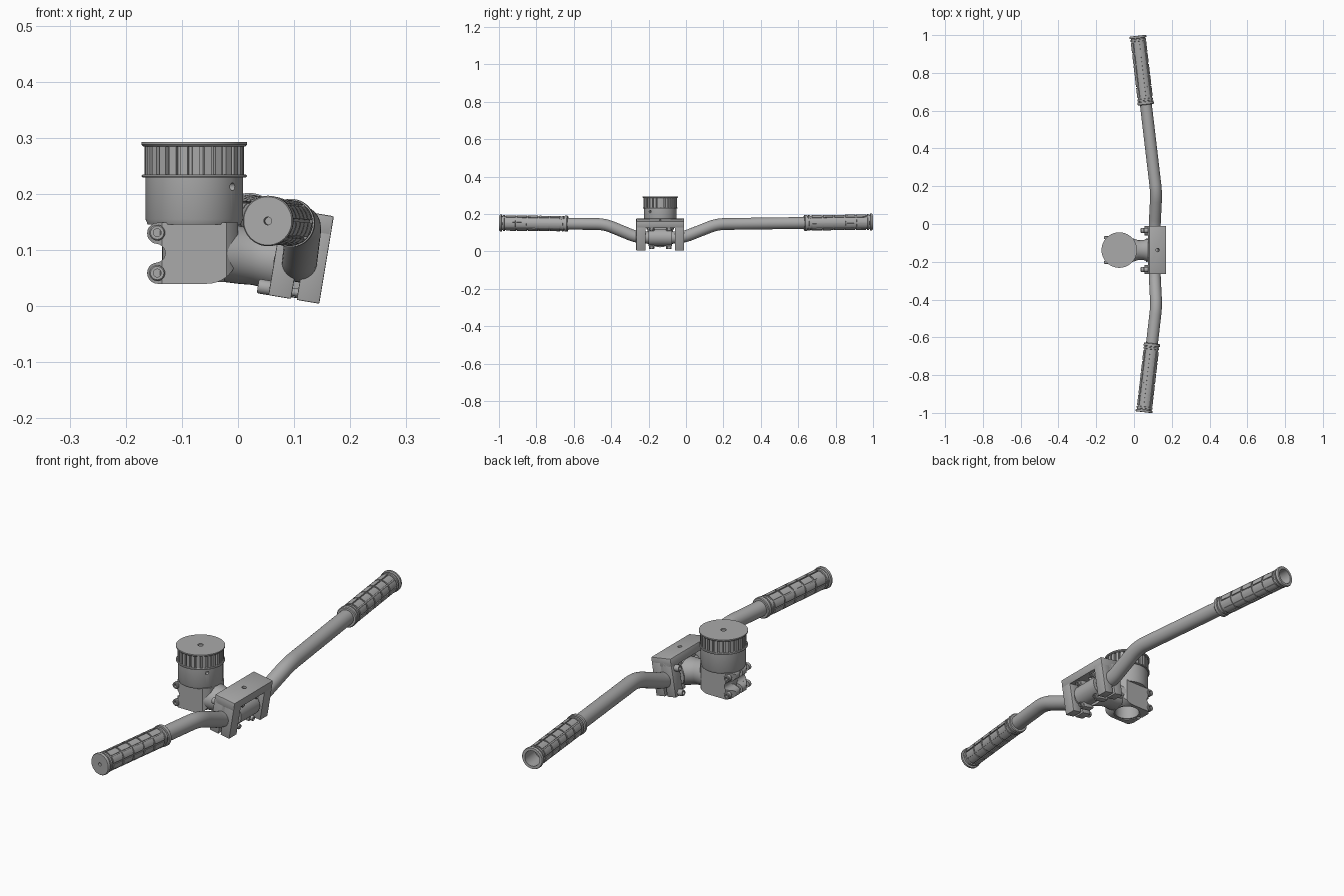
import bpy, bmesh, math
from mathutils import Vector, Matrix

cube = bpy.data.objects.get("Cube")
if cube:
    bpy.data.objects.remove(cube, do_unlink=True)

metal = bpy.data.materials.new("plain_grey")
metal.use_nodes = True
GREY = (0.4, 0.4, 0.4, 1)
metal.diffuse_color = GREY
next(n for n in metal.node_tree.nodes if n.type == 'BSDF_PRINCIPLED').inputs["Base Color"].default_value = GREY

MID = -0.138              # stem centre plane
STEER = -0.078            # steerer axis
TILT = Matrix.Translation((0.1125, MID, 0.09)) @ Matrix.Rotation(math.radians(9.5), 4, 'Y')


def finish(name, bm, matrix=Matrix(), smooth=True):
    bmesh.ops.remove_doubles(bm, verts=bm.verts, dist=1e-5)
    bmesh.ops.recalc_face_normals(bm, faces=bm.faces)
    bm.transform(matrix)
    me = bpy.data.meshes.new(name)
    bm.to_mesh(me)
    bm.free()
    me.materials.append(metal)
    ob = bpy.data.objects.new(name, me)
    bpy.context.collection.objects.link(ob)
    return ob


def along(origin, direction):
    return Matrix.Translation(origin) @ Vector(direction).to_track_quat('Z', 'Y').to_matrix().to_4x4()


def skin(bm, rings, cap=True):
    loops = [[bm.verts.new(p) for p in ring] for ring in rings]
    n = len(loops[0])
    for a, b in zip(loops, loops[1:]):
        for i in range(n):
            bm.faces.new((a[i], a[(i + 1) % n], b[(i + 1) % n], b[i]))
    if cap:
        bm.faces.new(loops[0][::-1])
        bm.faces.new(loops[-1])


def circle(r, z, n):
    return [(r * math.cos(math.tau * i / n), r * math.sin(math.tau * i / n), z) for i in range(n)]


def lathe(name, profile, matrix, n=48):
    bm = bmesh.new()
    skin(bm, [circle(r, z, n) for r, z in profile], False)
    return finish(name, bm, matrix)


def rod(name, r, h, matrix, n=48):
    return lathe(name, [(0, 0), (r, 0), (r, h), (0, h)], matrix, n)


def prism(name, outline, h, matrix):
    bm = bmesh.new()
    skin(bm, [[(x, y, z) for x, y in outline] for z in (0, h)])
    return finish(name, bm, matrix)


def box(name, size, loc, matrix=Matrix(), bevel=0.0):
    bm = bmesh.new()
    bmesh.ops.create_cube(bm, size=1, matrix=Matrix.Translation(loc) @ Matrix.Diagonal((*size, 1)))
    if bevel:
        bmesh.ops.bevel(bm, geom=bm.edges[:], offset=bevel, segments=2, affect='EDGES', profile=0.5)
    return finish(name, bm, matrix)


def carve(ob, cutter, op='DIFFERENCE'):
    mod = ob.modifiers.new("carve", 'BOOLEAN')
    mod.operation, mod.object, mod.solver = op, cutter, 'EXACT'
    bpy.context.view_layer.objects.active = ob
    bpy.ops.object.modifier_apply(modifier=mod.name)
    bpy.data.objects.remove(cutter, do_unlink=True)


def bolt(name, r, h, matrix):
    return lathe(name, [(0, 0), (r, 0), (r, h * 0.85), (r * 0.85, h), (r * 0.5, h), (r * 0.5, h * 0.4), (0, h * 0.4)], matrix, 24)


def arc(cx, cy, r, a, b, n=10):
    return [(cx + r * math.cos(math.radians(a + (b - a) * i / n)),
             cy + r * math.sin(math.radians(a + (b - a) * i / n))) for i in range(n + 1)]


# Handlebar: one bent tube with rounded corners
END_R, BEND_R = Vector((0.053, -0.996, 0.152)), Vector((0.118, -0.435, 0.146))
END_L, BEND_L = Vector((0.02, 0.996, 0.157)), Vector((0.118, 0.165, 0.146))
IN_R, IN_L = (BEND_R - END_R).normalized(), (BEND_L - END_L).normalized()
corners = [END_R + IN_R * 0.08, BEND_R, Vector((0.109, -0.26, 0.074)),
           Vector((0.109, -0.016, 0.074)), BEND_L, END_L + IN_L * 0.08]
path = [corners[0]]
for a, b, c in zip(corners, corners[1:], corners[2:]):
    p, q = b + (a - b).normalized() * 0.045, b + (c - b).normalized() * 0.045
    path += [p.lerp(b, t / 8).lerp(b.lerp(q, t / 8), t / 8) for t in range(9)]
path.append(corners[-1])
bm = bmesh.new()
rings = []
for i, p in enumerate(path):
    d = (path[min(i + 1, len(path) - 1)] - path[max(i - 1, 0)]).normalized()
    side = d.cross(Vector((0, 0, 1))).normalized()
    up = side.cross(d)
    rings.append([p + side * x + up * y for x, y, _ in circle(0.0315, 0, 32)])
skin(bm, rings)
finish("handlebar", bm)

# Grips: turned sleeve with end flanges and rows of raised pads
SLEEVE = [(0.043, 0), (0.045, 0.003), (0.045, 0.011), (0.038, 0.013), (0.038, 0.018), (0.042, 0.019),
          (0.042, 0.028), (0.037, 0.029), (0.037, 0.334), (0.041, 0.335), (0.041, 0.344),
          (0.037, 0.345), (0.037, 0.35), (0.043, 0.351), (0.043, 0.364), (0.04, 0.367), (0.03, 0.367)]
ENDS = {"right": (END_R, IN_R, [(0, 0.02), (0.007, 0.02), (0.007, 0)]),
        "left": (END_L, IN_L, [(0, 0.1), (0.032, 0.1), (0.032, 0)])}
for side, (end, inward, bore) in ENDS.items():
    m = along(end, inward)
    lathe(side + "_grip", bore + SLEEVE, m)
    bm = bmesh.new()
    for k in range(8):
        for j in range(5):
            z0, z1 = 0.035 + j * 0.0595, 0.088 + j * 0.0595
            rows = []
            for s in range(5):
                a = math.tau * (k + 0.84 * s / 4) / 8
                c, sn = math.cos(a), math.sin(a)
                rows.append([(r * c, r * sn, z) for r, z in ((0.036, z0), (0.041, z0), (0.041, z1), (0.036, z1))])
            skin(bm, rows)
    finish(side + "_grip_pads", bm, m)

# Steerer stack: spacer with a side port, then a toothed cap between two lips
axis = Matrix.Translation((STEER, MID, 0))
spacer = lathe("spacer", [(0, 0.146), (0.083, 0.146), (0.087, 0.155), (0.087, 0.231), (0, 0.231)], axis, 64)
carve(spacer, rod("port_cutter", 0.007, 0.03, along((STEER + 0.058, MID - 0.046, 0.213), (0.78, -0.62, 0)), 16))
TEETH = 26
outline = []
for i in range(TEETH):
    for f, r in ((0, 0.081), (0.3, 0.081), (0.34, 0.089), (0.96, 0.089)):
        a = math.tau * (i + f) / TEETH
        outline.append((r * math.cos(a), r * math.sin(a)))
prism("toothed_cap", outline, 0.052, axis @ Matrix.Translation((0, 0, 0.234)))
lathe("cap_lower_lip", [(0, 0.229), (0.092, 0.229), (0.094, 0.232), (0.092, 0.235), (0, 0.235)], axis, 64)
lathe("cap_lid", [(0, 0.285), (0.091, 0.285), (0.094, 0.288), (0.094, 0.293), (0.011, 0.293),
                  (0.011, 0.287), (0, 0.287)], axis, 64)

# Steerer clamp: side profile with two lugs and a notch, trimmed round, bored and split
profile = (arc(-0.143, 0.059, 0.019, 270, 90) + arc(-0.146, 0.0945, 0.0165, -80, 80)
           + arc(-0.143, 0.13, 0.019, 270, 90) + [(0, 0.149)] + arc(-0.055, 0.095, 0.055, 0, -90))
facing = Matrix.Translation((0, MID + 0.068, 0)) @ Matrix.Rotation(math.pi / 2, 4, 'X')
clamp = prism("steerer_clamp", profile, 0.136, facing)
carve(clamp, rod("clamp_trim", 0.089, 0.2, axis, 64), 'INTERSECT')
carve(clamp, rod("bore_cutter", 0.056, 0.105, axis @ Matrix.Translation((0, 0, 0.03))))
carve(clamp, box("split_cutter", (0.1, 0.016, 0.2), (-0.17, MID, 0.09)))
lathe("steerer_tube", [(0, 0.14), (0.05, 0.14), (0.05, 0.043), (0.057, 0.043), (0.057, 0.15), (0, 0.15)], axis)
for z in (0.059, 0.131):
    for s in (-1, 1):
        bolt("clamp_bolt", 0.014, 0.016, along((-0.144, MID + s * 0.058, z), (0, s, 0)))
    rod("clamp_bolt_shank", 0.008, 0.1, along((-0.144, MID - 0.05, z), (0, 1, 0)), 16)

# Stem neck: waisted loft from the steerer clamp to the bar clamp
bm = bmesh.new()
neck = []
for x, hy, hz, cz in ((-0.024, 0.068, 0.052, 0.095), (0, 0.06, 0.052, 0.092), (0.025, 0.052, 0.05, 0.088),
                      (0.05, 0.053, 0.051, 0.083), (0.072, 0.061, 0.055, 0.079), (0.088, 0.063, 0.055, 0.077)):
    neck.append([(x, MID + hy * c, cz + hz * s) for c, s, _ in circle(1, 0, 40)])
skin(bm, neck)
finish("stem_neck", bm)

# Bar clamp: collar around the bar with bolted corner ears
rod("bar_clamp_collar", 0.046, 0.124, along((0.109, MID - 0.062, 0.075), (0, 1, 0)))
for sy in (-1, 1):
    for sz in (-1, 1):
        y, z = sy * 0.046, -0.014 + sz * 0.049
        box("bar_clamp_ear", (0.052, 0.03, 0.026), (0, y, z), TILT, 0.005)
        bolt("bar_clamp_bolt", 0.01, 0.012, TILT @ along((0.025, y, z), (1, 0, 0)))

# Bracket: tilted bridge plate with a drilled centre and two split legs
plate = box("bracket_plate", (0.092, 0.256, 0.036), (0, 0, 0.061), TILT, 0.003)
carve(plate, rod("plate_cutter", 0.009, 0.1, TILT @ Matrix.Translation((0, 0, 0.04)), 24))
for s in (-1, 1):
    y = s * 0.103
    box("bracket_leg_top", (0.09, 0.049, 0.05), (0, y, 0.04), TILT)
    for sx in (-1, 1):
        box("bracket_leg_half", (0.041, 0.05, 0.138), (sx * 0.0255, y, -0.01), TILT, 0.002)
    for z in (0.034, -0.066):
        bolt("bracket_bolt", 0.013, 0.022, TILT @ along((-0.045, y, z), (-1, 0, 0)))
        rod("bracket_bolt_shank", 0.007, 0.08, TILT @ along((-0.04, y, z), (1, 0, 0)), 16)

# Smooth shading with sharp edges kept
bpy.ops.object.select_all(action='DESELECT')
for ob in bpy.context.collection.objects:
    if ob.type == 'MESH' and ob.data.materials and ob.data.materials[0] == metal:
        ob.select_set(True)
        bpy.context.view_layer.objects.active = ob
bpy.ops.object.shade_smooth_by_angle(angle=math.radians(32))
